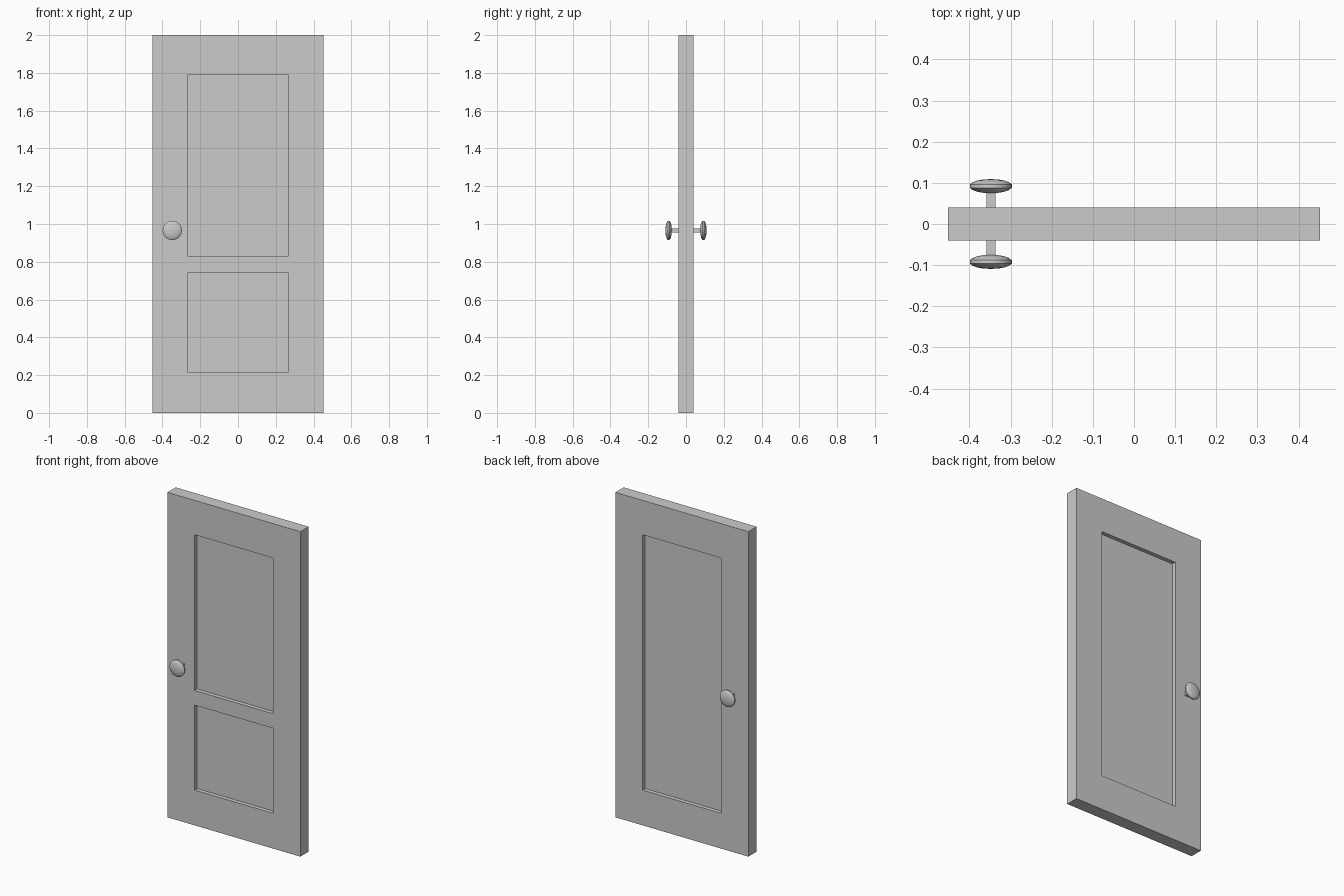
import bpy, bmesh, math
from mathutils import Matrix, Vector

cube = bpy.data.objects.get("Cube")
if cube:
    bpy.data.objects.remove(cube, do_unlink=True)

grey = bpy.data.materials.new("plain grey")
grey.use_nodes = True
colour = (0.6, 0.6, 0.6, 1)
grey.diffuse_color = colour
grey.node_tree.nodes["Principled BSDF"].inputs["Base Color"].default_value = colour

W, T, H = 0.4525, 0.04, 2.0      # half width, half thickness, height
PANEL_X, DEPTH = 0.267, 0.025    # panel half width, recess depth


def finish(bm, name):
    bmesh.ops.recalc_face_normals(bm, faces=bm.faces)
    mesh = bpy.data.meshes.new(name)
    bm.to_mesh(mesh)
    bm.free()
    mesh.materials.append(grey)
    obj = bpy.data.objects.new(name, mesh)
    bpy.context.collection.objects.link(obj)
    return obj


def box(name, lo, hi):
    bm = bmesh.new()
    lo, hi = Vector(lo), Vector(hi)
    size = Matrix.Diagonal(hi - lo).to_4x4()
    bmesh.ops.create_cube(bm, size=1, matrix=Matrix.Translation((lo + hi) / 2) @ size)
    return finish(bm, name)


def select_only(obj):
    bpy.ops.object.select_all(action='DESELECT')
    obj.select_set(True)
    bpy.context.view_layer.objects.active = obj


# Door slab with two recessed panels in front and one tall panel behind
door = box("door_slab", (-W, -T, 0), (W, T, H))
for side, bottom, top in ((-1, 0.217, 0.74), (-1, 0.83, 1.788), (1, 0.217, 1.788)):
    y0, y1 = sorted((side * (T - DEPTH), side * (T + 0.05)))
    cutter = box("panel_cutter", (-PANEL_X, y0, bottom), (PANEL_X, y1, top))
    cutter.hide_render = True
    cut = door.modifiers.new("panel", 'BOOLEAN')
    cut.operation, cut.solver, cut.object = 'DIFFERENCE', 'EXACT', cutter
    select_only(door)
    bpy.ops.object.modifier_apply(modifier=cut.name)
    bpy.data.objects.remove(cutter, do_unlink=True)

# Knobs: a square spindle and a turned, domed disc on each side
KNOB_X, KNOB_Z, SPINDLE = -0.348, 0.966, 0.011
PROFILE = ((0, 0.075), (0.018, 0.0757), (0.034, 0.0787), (0.045, 0.083), (0.051, 0.088),
           (0.051, 0.096), (0.045, 0.101), (0.034, 0.1053), (0.018, 0.1083), (0, 0.109))
for side, label in ((-1, "front"), (1, "back")):
    y0, y1 = sorted((side * (T - 0.002), side * 0.08))
    box(label + "_spindle", (KNOB_X - SPINDLE, y0, KNOB_Z - SPINDLE),
        (KNOB_X + SPINDLE, y1, KNOB_Z + SPINDLE))
    bm = bmesh.new()
    verts = [bm.verts.new((r, side * y, 0)) for r, y in PROFILE]
    edges = [bm.edges.new(pair) for pair in zip(verts, verts[1:])]
    bmesh.ops.spin(bm, geom=verts + edges, cent=(0, 0, 0), axis=(0, 1, 0),
                   angle=math.tau, steps=32)
    bmesh.ops.remove_doubles(bm, verts=bm.verts, dist=0.0001)
    knob = finish(bm, label + "_knob")
    knob.location = (KNOB_X, 0, KNOB_Z)
    select_only(knob)
    bpy.ops.object.shade_smooth_by_angle(angle=math.radians(35))
